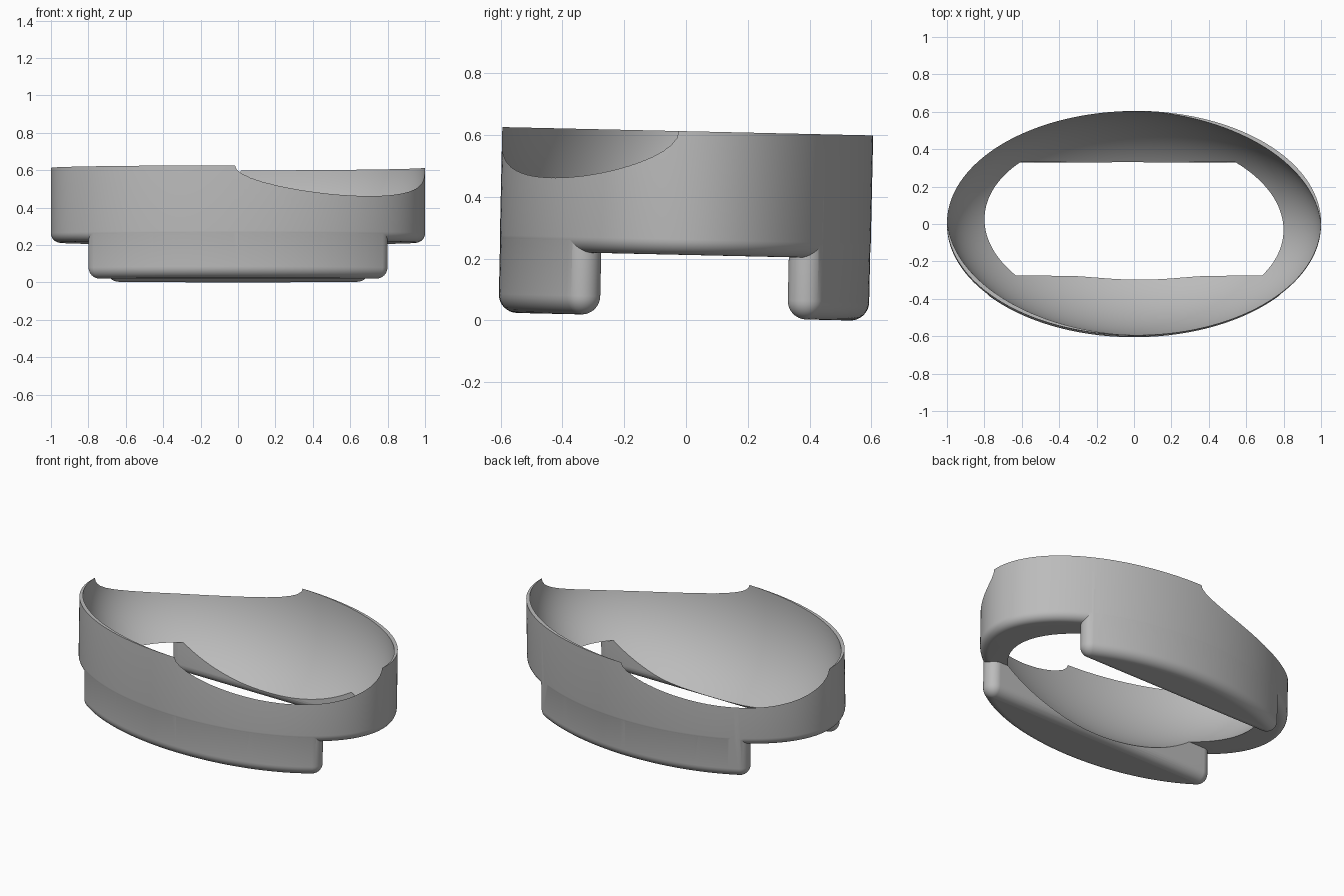
import bpy, bmesh
from math import sin, cos, pi, radians, hypot
from mathutils import Matrix, Vector

if "Cube" in bpy.data.objects:
    bpy.data.objects.remove(bpy.data.objects["Cube"])

A, B = 1.0, 0.6            # half axes of the oval outline
LEDGE, LEG = -0.4, -0.6    # undersides, measured down from the rim
SIDES, STEPS = 360, 8

grey = bpy.data.materials.new("plain grey")
grey.use_nodes = True
grey.diffuse_color = (0.5, 0.5, 0.5, 1)
grey.node_tree.nodes["Principled BSDF"].inputs["Base Color"].default_value = (0.5, 0.5, 0.5, 1)


def make_object(name, bm):
    mesh = bpy.data.meshes.new(name)
    bm.to_mesh(mesh)
    bm.free()
    mesh.materials.append(grey)
    obj = bpy.data.objects.new(name, mesh)
    bpy.context.collection.objects.link(obj)
    return obj


def oval_inset(r, count):
    """Points of the oval, moved inward by r."""
    pts = []
    for i in range(count):
        t = 2 * pi * i / count
        nx, ny = cos(t) / A, sin(t) / B
        n = hypot(nx, ny)
        pts.append(Vector((A * cos(t) - r * nx / n, B * sin(t) - r * ny / n)))
    return pts


def rounded_block(name, core, r, out, bottom, top):
    """Grow a convex core outline into a block with a rounded lower edge."""
    layers = [(out, top)]
    for k in range(STEPS + 1):
        a = pi / 2 * k / STEPS
        layers.append((out - r + r * cos(a), bottom + r - r * sin(a)))
    dirs = [Vector((cos(2 * pi * i / SIDES), sin(2 * pi * i / SIDES))) for i in range(SIDES)]
    support = [max(core, key=d.dot) for d in dirs]
    bm = bmesh.new()
    rings = []
    for grow, z in layers:
        rings.append([bm.verts.new((*(p + d * grow), z)) for p, d in zip(support, dirs)])
    for up, low in zip(rings, rings[1:]):
        for i in range(SIDES):
            j = (i + 1) % SIDES
            bm.faces.new((up[i], low[i], low[j], up[j]))
    bm.faces.new(rings[0])
    bm.faces.new(rings[-1][::-1])
    bmesh.ops.remove_doubles(bm, verts=bm.verts[:], dist=1e-5)
    bmesh.ops.recalc_face_normals(bm, faces=bm.faces[:])
    return make_object(name, bm)


def leg(name, side, inner, half_width, r=0.06):
    """Oval segment beyond the inner plane, with squared ends."""
    x, y = half_width - r, inner + r
    core = [p for p in oval_inset(r, 1440) if abs(p.x) <= x and p.y * side >= y]
    core += [Vector((s * x, side * y)) for s in (-1, 1)]
    return rounded_block(name, core, r, r - 0.001, LEG, -0.2)


def combine(target, tool, operation):
    mod = target.modifiers.new(operation.lower(), "BOOLEAN")
    mod.operation, mod.solver, mod.object = operation, "EXACT", tool
    bpy.context.view_layer.objects.active = target
    bpy.ops.object.modifier_apply(modifier=mod.name)
    bpy.data.objects.remove(tool)


# Oval body with two feet
body = rounded_block("oval_ring", oval_inset(0.05, SIDES * 4), 0.05, 0.05, LEDGE, 0.0)
combine(body, leg("front_leg", -1, 0.27, 0.8), "UNION")
combine(body, leg("back_leg", 1, 0.335, 0.7), "UNION")

# Bowl hollow, slightly turned so it breaks through two opposite rim quarters
bm = bmesh.new()
bmesh.ops.create_uvsphere(bm, u_segments=192, v_segments=96, radius=1)
bmesh.ops.transform(bm, verts=bm.verts[:],
                    matrix=Matrix.Rotation(-0.056, 4, "Z") @ Matrix.Diagonal((A, B, 0.667, 1)))
hollow = make_object("bowl_hollow", bm)
hollow.hide_render = True
combine(body, hollow, "DIFFERENCE")

# Slight lean, then centre and stand on the floor
body.data.transform(Matrix.Rotation(-0.0225, 4, "X"))
low = [min(v.co[k] for v in body.data.vertices) for k in range(3)]
high = [max(v.co[k] for v in body.data.vertices) for k in range(3)]
body.data.transform(Matrix.Translation((-(low[0] + high[0]) / 2, -(low[1] + high[1]) / 2, -low[2])))

bpy.ops.object.select_all(action="DESELECT")
body.select_set(True)
bpy.context.view_layer.objects.active = body
bpy.ops.object.shade_smooth_by_angle(angle=radians(30))
